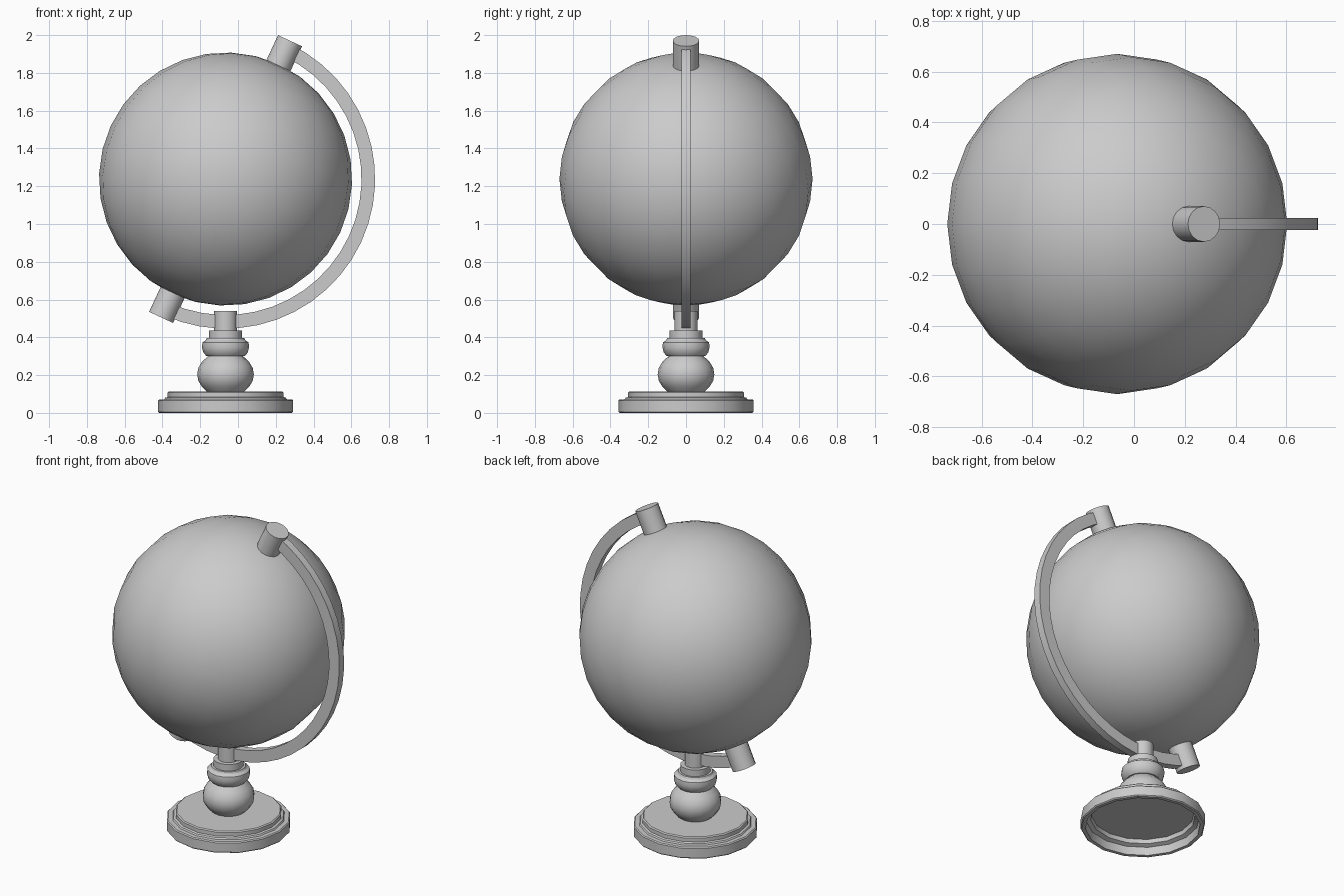
import bpy, bmesh
from math import sin, cos, pi, radians
from mathutils import Matrix, Vector

if "Cube" in bpy.data.objects:
    bpy.data.objects.remove(bpy.data.objects["Cube"], do_unlink=True)

GREY = (0.6, 0.6, 0.6, 1)
AXIS_X, GLOBE_Z, GLOBE_R = -0.066, 1.238, 0.67
CENTRE = Vector((AXIS_X, 0, GLOBE_Z))
TILT = radians(25)

grey = bpy.data.materials.new("plain grey")
grey.diffuse_color = GREY
grey.use_nodes = True
grey.node_tree.nodes["Principled BSDF"].inputs["Base Color"].default_value = GREY


def finish(name, bm, location, angle=30):
    """Turn a bmesh into a named, shaded object."""
    bmesh.ops.recalc_face_normals(bm, faces=bm.faces)
    mesh = bpy.data.meshes.new(name)
    bm.to_mesh(mesh)
    bm.free()
    mesh.materials.append(grey)
    obj = bpy.data.objects.new(name, mesh)
    obj.location = location
    bpy.context.collection.objects.link(obj)
    bpy.ops.object.select_all(action="DESELECT")
    obj.select_set(True)
    bpy.context.view_layer.objects.active = obj
    bpy.ops.object.shade_smooth_by_angle(angle=radians(angle))
    return obj


def lathe(name, profile, sides=16):
    """Spin a (radius, height) profile, closed on the axis at both ends."""
    bm = bmesh.new()
    verts = [bm.verts.new((r, 0, z)) for r, z in profile]
    edges = [bm.edges.new(pair) for pair in zip(verts, verts[1:])]
    bmesh.ops.spin(bm, geom=verts + edges, axis=(0, 0, 1), cent=(0, 0, 0),
                   angle=2 * pi, steps=sides)
    bmesh.ops.remove_doubles(bm, verts=bm.verts, dist=0.0005)
    return finish(name, bm, (AXIS_X, 0, 0))


# Stepped foot, hollow underneath
lathe("base", [(0, 0.085), (0.295, 0.085), (0.3, 0.06), (0.325, 0.05),
               (0.33, 0), (0.352, 0), (0.358, 0.006), (0.358, 0.065),
               (0.352, 0.071), (0.325, 0.071), (0.32, 0.08), (0.307, 0.084),
               (0.307, 0.108), (0.3, 0.114), (0, 0.114)])

# Turned column: ball, bead, collar and post
lathe("column_ball", [(0, 0.11), (0.095, 0.11), (0.125, 0.138), (0.144, 0.17),
                      (0.15, 0.204), (0.144, 0.238), (0.125, 0.27),
                      (0.09, 0.303), (0, 0.303)])
lathe("column_bead", [(0, 0.3), (0.1, 0.3), (0.117, 0.318), (0.125, 0.348),
                      (0.122, 0.373), (0.105, 0.385), (0.1, 0.396), (0, 0.396)])
lathe("column_collar", [(0, 0.39), (0.087, 0.39), (0.087, 0.437), (0, 0.437)])
lathe("column_post", [(0, 0.43), (0.061, 0.43), (0.061, 0.54), (0, 0.54)])

# Tilted ball
tilt = Matrix.Rotation(TILT, 4, "Y")
bm = bmesh.new()
bmesh.ops.create_uvsphere(bm, u_segments=24, v_segments=16, radius=GLOBE_R)
bm.transform(tilt)
finish("globe", bm, CENTRE, 60)

# Pivot pins at both poles
for name, side in (("top_pin", 1), ("bottom_pin", -1)):
    bm = bmesh.new()
    bmesh.ops.create_cone(bm, cap_ends=True, segments=16, radius1=0.07,
                          radius2=0.07, depth=0.178)
    bm.transform(tilt @ Matrix.Translation((0, 0, side * 0.719)))
    finish(name, bm, CENTRE)

# Half-ring arm of rectangular section between the pins
STEPS = 24
bm = bmesh.new()
rings = []
for i in range(STEPS + 1):
    a = pi / 2 - TILT - pi * i / STEPS
    rings.append([bm.verts.new((r * cos(a), y, r * sin(a)))
                  for r, y in ((0.72, -0.024), (0.792, -0.024),
                               (0.792, 0.024), (0.72, 0.024))])
for a, b in zip(rings, rings[1:]):
    for k in range(4):
        n = (k + 1) % 4
        bm.faces.new((a[k], a[n], b[n], b[k]))
bm.faces.new(rings[0])
bm.faces.new(rings[-1])
finish("arm", bm, CENTRE)
